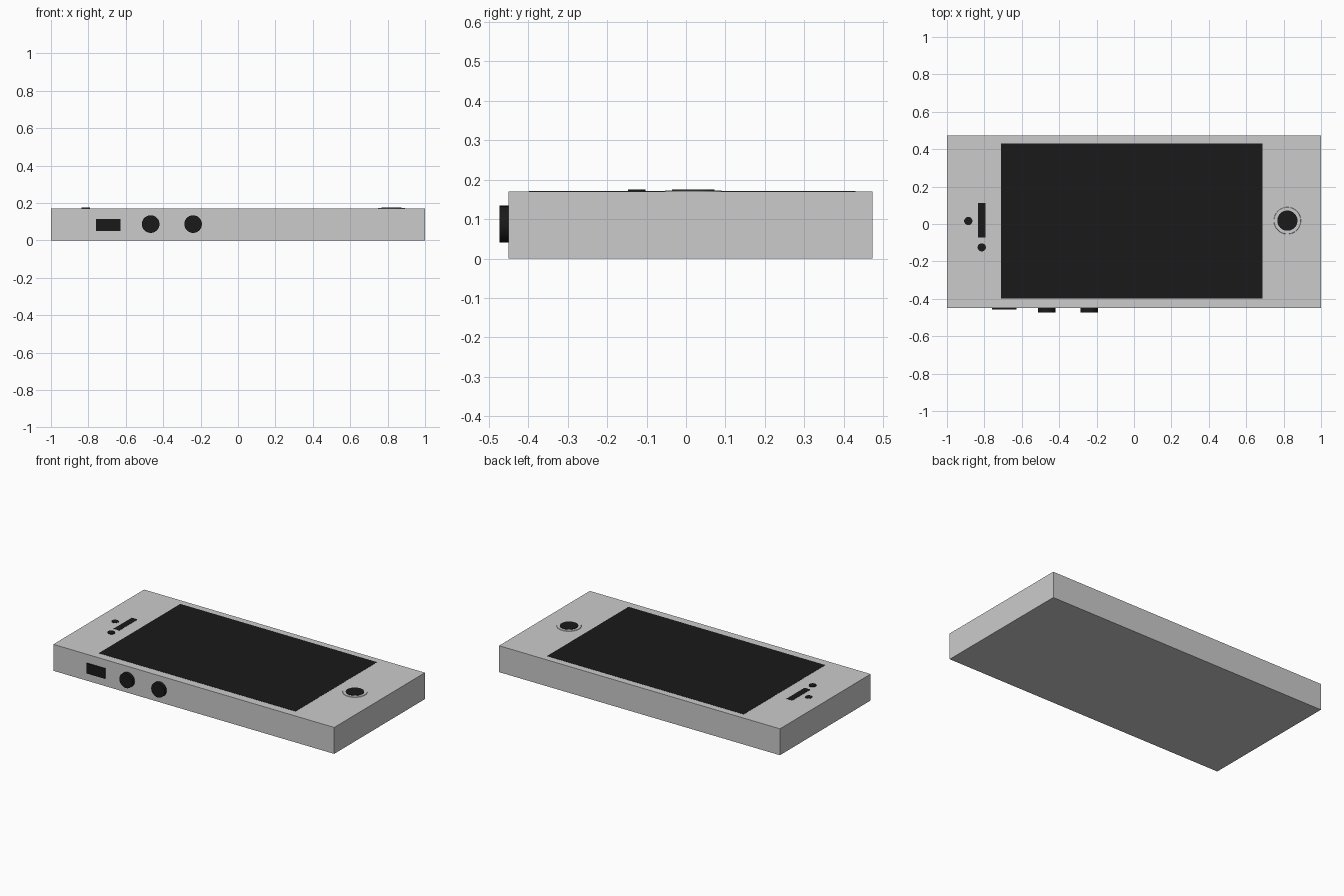
import bpy, bmesh, math
from mathutils import Matrix, Vector

if "Cube" in bpy.data.objects:
    bpy.data.objects.remove(bpy.data.objects["Cube"])

BODY_TOP, BODY_FRONT = 0.17, -0.45


def material(name, value):
    m = bpy.data.materials.new(name)
    m.diffuse_color = (value, value, value, 1)
    m.use_nodes = True
    m.node_tree.nodes["Principled BSDF"].inputs["Base Color"].default_value = m.diffuse_color
    return m


black = material("black", 0.01)
silver = material("silver", 0.9)


def finish(bm, name, mat=None):
    bmesh.ops.recalc_face_normals(bm, faces=bm.faces)
    mesh = bpy.data.meshes.new(name)
    bm.to_mesh(mesh)
    bm.free()
    obj = bpy.data.objects.new(name, mesh)
    bpy.context.collection.objects.link(obj)
    if mat:
        mesh.materials.append(mat)
    return obj


def box(name, lo, hi, mat=None):
    lo, hi = Vector(lo), Vector(hi)
    bm = bmesh.new()
    bmesh.ops.create_cube(bm, size=1, matrix=Matrix.Translation((lo + hi) / 2)
                          @ Matrix.Diagonal((hi - lo).to_4d()))
    return finish(bm, name, mat)


def disc(name, centre, r_base, r_top, depth, mat, front=False):
    """Short cylinder or cone frustum, facing up or towards the front."""
    rot = Matrix.Rotation(math.radians(90), 4, 'X') if front else Matrix()
    bm = bmesh.new()
    bmesh.ops.create_cone(bm, cap_ends=True, segments=32, radius1=r_base,
                          radius2=r_top, depth=depth,
                          matrix=Matrix.Translation(centre) @ rot)
    obj = finish(bm, name, mat)
    for o in bpy.context.selected_objects:
        o.select_set(False)
    obj.select_set(True)
    bpy.context.view_layer.objects.active = obj
    bpy.ops.object.shade_smooth_by_angle(angle=math.radians(30))
    return obj


# Body slab
box("body", (-1, BODY_FRONT, 0), (1, 0.473, BODY_TOP))

# Screen and earpiece slot, almost flush with the top
box("screen", (-0.712, -0.398, 0.165), (0.688, 0.43, 0.1712), black)
box("earpiece", (-0.835, -0.072, 0.165), (-0.794, 0.112, 0.1712), black)

# Camera (flush) and sensor (slightly raised)
disc("camera", (-0.886, 0.016, 0.168), 0.022, 0.022, 0.0064, black)
disc("sensor", (-0.814, -0.125, 0.17), 0.022, 0.022, 0.01, black)

# Round button with its sloping rim
disc("home_button_rim", (0.82, 0.018, 0.17), 0.074, 0.071, 0.006, silver)
disc("home_button", (0.82, 0.018, 0.171), 0.054, 0.054, 0.008, black)

# Side switch and the two volume buttons on the front edge
box("side_switch", (-0.759, -0.457, 0.05), (-0.628, -0.44, 0.115), black)
for name, x in (("volume_up", -0.467), ("volume_down", -0.24)):
    disc(name, (x, -0.459, 0.087), 0.047, 0.047, 0.028, black, front=True)
